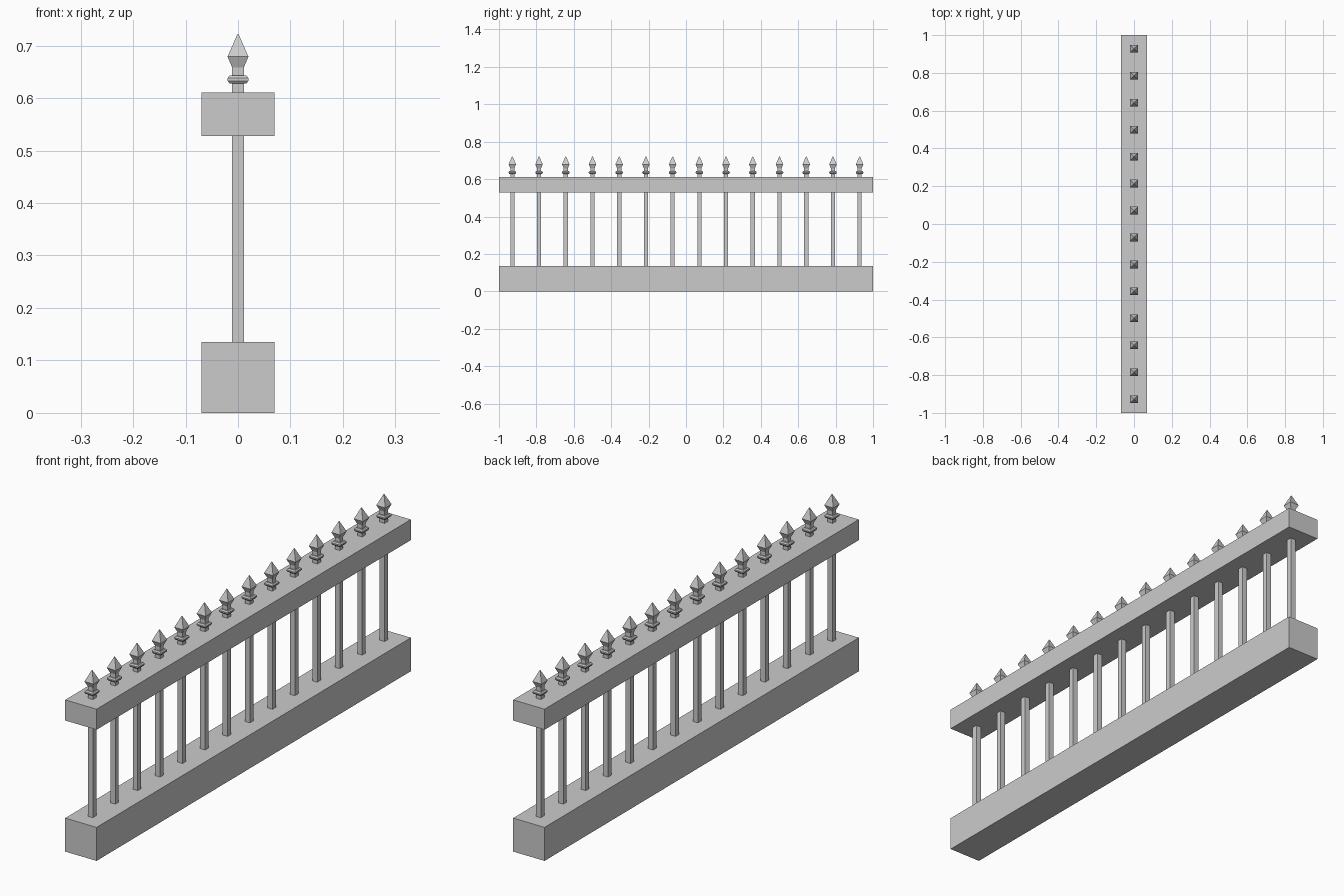
import bpy
import bmesh
from mathutils import Matrix

if "Cube" in bpy.data.objects:
    bpy.data.objects.remove(bpy.data.objects["Cube"], do_unlink=True)

# One plain grey for the whole fence
grey = bpy.data.materials.new("light_grey")
GREY = (0.6, 0.6, 0.6, 1.0)
grey.diffuse_color = GREY
grey.use_nodes = True
grey.node_tree.nodes["Principled BSDF"].inputs["Base Color"].default_value = GREY


def finish(name, bm, location=(0, 0, 0)):
    bmesh.ops.recalc_face_normals(bm, faces=bm.faces)
    mesh = bpy.data.meshes.new(name)
    bm.to_mesh(mesh)
    bm.free()
    mesh.materials.append(grey)
    obj = bpy.data.objects.new(name, mesh)
    obj.location = location
    bpy.context.collection.objects.link(obj)
    return obj


def rail(name, width, length, bottom, top):
    bm = bmesh.new()
    bmesh.ops.create_cube(bm, size=1, matrix=Matrix.Diagonal((width, length, top - bottom, 1)))
    return finish(name, bm, (0, 0, (bottom + top) / 2))


def square_lathe(name, profile):
    """Stack square rings of (half width, height) and close both ends."""
    bm = bmesh.new()
    corners = [(-1, -1), (1, -1), (1, 1), (-1, 1)]
    rings = [[bm.verts.new((cx * r, cy * r, z)) for cx, cy in corners] for r, z in profile]
    for low, high in zip(rings, rings[1:]):
        for i in range(4):
            j = (i + 1) % 4
            bm.faces.new((low[i], low[j], high[j], high[i]))
    bm.faces.new(rings[0][::-1])
    bm.faces.new(rings[-1])
    return finish(name, bm)


# Base and top rail
rail("base_rail", 0.14, 2.0, 0.0, 0.135)
rail("top_rail", 0.14, 2.0, 0.528, 0.611)

# Square pickets with a collar and a spear finial
BAR = 0.011
picket_profile = [
    (BAR, 0.13), (BAR, 0.628), (0.016, 0.628), (0.02, 0.633), (0.02, 0.638),
    (0.016, 0.643), (BAR, 0.643), (BAR, 0.658), (0.02, 0.679), (0.001, 0.722),
]
COUNT = 14
SPACING = 2.0 / COUNT
first = square_lathe("picket_1", picket_profile)
for i in range(COUNT):
    picket = first if i == 0 else first.copy()
    if i:
        picket.name = f"picket_{i + 1}"
        bpy.context.collection.objects.link(picket)
    picket.location.y = (i - (COUNT - 1) / 2) * SPACING
